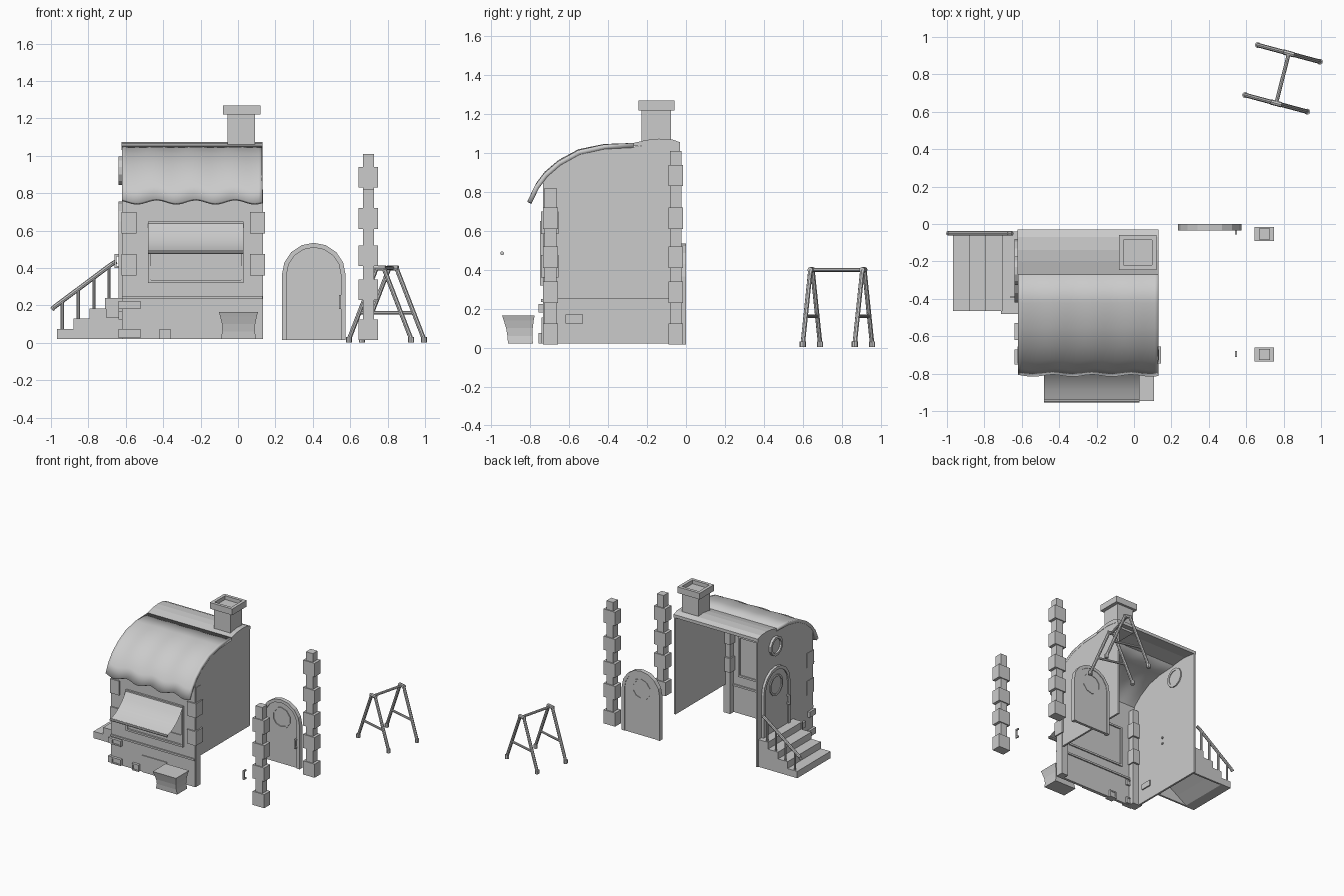
import bpy, bmesh, math
from mathutils import Vector, Matrix

if "Cube" in bpy.data.objects:
    bpy.data.objects.remove(bpy.data.objects["Cube"])

I = Matrix.Identity(4)


def make(name, verts, faces, M=I, smooth=False):
    me = bpy.data.meshes.new(name)
    me.from_pydata([M @ Vector(v) for v in verts], [], faces)
    bm = bmesh.new()
    bm.from_mesh(me)
    bmesh.ops.recalc_face_normals(bm, faces=bm.faces)
    bm.to_mesh(me)
    bm.free()
    if smooth:
        me.polygons.foreach_set("use_smooth", [True] * len(me.polygons))
    ob = bpy.data.objects.new(name, me)
    bpy.context.collection.objects.link(ob)
    return ob


def prism(name, poly, a, b, axis="y", M=I):
    """Extrude a 2D outline: (x,z) along y, or (y,z) along x."""
    put = (lambda p, d: (p[0], d, p[1])) if axis == "y" else (lambda p, d: (d, p[0], p[1]))
    n = len(poly)
    verts = [put(p, a) for p in poly] + [put(p, b) for p in poly]
    faces = [list(range(n)), list(range(n, 2 * n))]
    faces += [(i, (i + 1) % n, n + (i + 1) % n, n + i) for i in range(n)]
    return make(name, verts, faces, M)


def box(name, x0, x1, y0, y1, z0, z1, M=I):
    return prism(name, [(x0, z0), (x1, z0), (x1, z1), (x0, z1)], y0, y1, "y", M)


def rod(name, p, q, r, sides=8):
    p, q = Vector(p), Vector(q)
    R = Matrix.Translation(p) @ (q - p).to_track_quat("Z", "Y").to_matrix().to_4x4()
    ring = [(r * math.cos(2 * math.pi * i / sides), r * math.sin(2 * math.pi * i / sides)) for i in range(sides)]
    L = (q - p).length
    verts = [(x, y, z) for z in (0, L) for x, y in ring]
    faces = [list(range(sides)), list(range(sides, 2 * sides))]
    faces += [(i, (i + 1) % sides, sides + (i + 1) % sides, sides + i) for i in range(sides)]
    return make(name, verts, faces, R)


def frame(name, outer, inner, a, b, M=I, closed=True):
    """Ring between two matching (x,z) outlines, with depth from y=a to y=b."""
    n = len(outer)
    verts = [(p[0], d, p[1]) for d in (a, b) for o in (outer, inner) for p in o]
    faces = []
    for i in range(n if closed else n - 1):
        j = (i + 1) % n
        faces += [(i, j, n + j, n + i), (2 * n + i, 2 * n + j, 3 * n + j, 3 * n + i),
                  (i, j, 2 * n + j, 2 * n + i), (n + i, n + j, 3 * n + j, 3 * n + i)]
    if not closed:
        faces += [(k, n + k, 3 * n + k, 2 * n + k) for k in (0, n - 1)]
    return make(name, verts, faces, M)


def rect(x0, x1, z0, z1):
    return [(x0, z0), (x1, z0), (x1, z1), (x0, z1)]


def ngon(cx, cz, r, n=10):
    return [(cx + r * math.cos(2 * math.pi * (i + .5) / n), cz + r * math.sin(2 * math.pi * (i + .5) / n)) for i in range(n)]


def arch(r, spring=.35, n=8):
    return [(r, 0)] + [(r * math.cos(math.pi * i / n), spring + r * math.sin(math.pi * i / n)) for i in range(n + 1)] + [(-r, 0)]


# Roof: one side profile swept across, rippled towards the scalloped eave
top = [(-.80, .755), (-.765, .83), (-.72, .89), (-.65, .95), (-.55, 1.005), (-.42, 1.033), (-.27, 1.04)]
N = 42
verts, faces = [], []
for i in range(N + 1):
    x = -.62 + .75 * i / N
    w = math.cos(2 * math.pi * (x + .54) / .21)
    for k, (y, z) in enumerate(top):
        amp = .011 * (1 - k / 6)
        verts.append((x, y - .5 * amp * w, z - amp * w))
m = len(top)
faces = [(i * m + k, (i + 1) * m + k, (i + 1) * m + k + 1, i * m + k + 1) for i in range(N) for k in range(m - 1)]
roof = make("roof", verts, faces, smooth=True)
mod = roof.modifiers.new("thick", "SOLIDIFY")
mod.thickness, mod.offset = .024, 0
ridge = [(-.27, 1.035), (-.27, 1.052), (-.20, 1.068), (-.14, 1.074), (-.07, 1.07), (-.03, 1.055), (-.03, 1.03), (-.14, 1.045)]
prism("roof_ridge", ridge, -.622, .132, "x")

# Walls: side walls follow the roof curve, the back is open
gable = [(y, z - .008) for y, z in top[2:]] + [(-.14, 1.05), (-.03, 1.04)]
prism("left_wall", [(-.03, .02), (-.735, .02), (-.735, .86)] + gable, -.62, -.605, "x")
prism("right_wall", [(-.03, .25), (-.735, .25), (-.735, .86)] + gable, .115, .13, "x")
box("front_wall", -.62, .13, -.735, -.715, .02, .87)
box("front_base_trim", -.62, .13, -.745, -.705, .235, .25)
box("base_hatch", -.34, -.12, -.742, -.73, .02, .155)

# Chimney with hollow cap
def hollow(name, x0, x1, y0, y1, z0, z1, t):
    box(name + "_bottom", x0, x1, y0, y1, z0, z1 - .03)
    for s, (a, b, c, d) in enumerate([(x0, x1, y0, y0 + t), (x0, x1, y1 - t, y1),
                                      (x0, x0 + t, y0 + t, y1 - t), (x1 - t, x1, y0 + t, y1 - t)]):
        box(f"{name}_rim_{s}", a, b, c, d, z1 - .03, z1)


box("chimney_shaft", -.055, .092, -.228, -.078, 1.02, 1.22)
hollow("chimney_cap", -.08, .12, -.245, -.06, 1.22, 1.27, .025)

# Corner stone pillars: two on the house, two standing apart
def pillar(name, cx, cy, height):
    box(name + "_shaft", cx - .03, cx + .03, cy - .03, cy + .03, .02, height)
    for i, z in enumerate((.015, .23, .41, .61, .83)):
        if z < height:
            h = .052 if cx > .5 else .041
            box(f"{name}_stone_{i}", cx - h, cx + h, cy - .038, cy + .038, z, z + .11)


def house_pillar(name, cx):
    box(name + "_shaft", cx - .03, cx + .03, -.73, -.67, .02, .82)
    for i, z in enumerate((.36, .585)):
        box(f"{name}_stone_{i}", cx - .04, cx + .04, -.745, -.655, z, z + .115)


house_pillar("left_corner_pillar", -.583)
house_pillar("right_corner_pillar", .104)
pillar("short_pillar", .697, -.697, .82)
pillar("tall_pillar", .697, -.053, 1.01)

# Loose base bricks on the front and left walls
for i, (x0, x1, z0, z1) in enumerate([(-.605, -.52, .18, .225), (-.605, -.52, .025, .075), (-.42, -.36, .02, .075)]):
    frame(f"front_brick_rim_{i}", rect(x0, x1, z0, z1), rect(x0 + .01, x1 - .01, z0 + .01, z1 - .01), -.757, -.70)
    box(f"front_brick_{i}", x0 + .01, x1 - .01, -.75, -.705, z0 + .01, z1 - .01)
for i, (y0, y1, z0, z1) in enumerate([(-.62, -.53, .125, .17), (-.75, -.67, .18, .225), (-.75, -.67, .025, .075)]):
    box(f"left_brick_{i}", -.638, -.595, y0, y1, z0, z1)

# Serving window with frame, hatch and awning
frame("window_frame", rect(-.48, .03, .32, .65), rect(-.465, .015, .335, .635), -.75, -.705)
box("window_hatch", -.465, .015, -.742, -.735, .34, .41)
curve = [(-.742, .65), (-.785, .59), (-.83, .545), (-.885, .51), (-.945, .487)]
verts = [(x, y, z) for x in (-.48, .03) for y, z in curve]
make("awning", verts, [(k, k + 1, k + 6, k + 5) for k in range(4)], smooth=True)
rod("awning_rod", (-.48, -.945, .485), (.03, -.945, .485), .01)

# Planter with pinched sides
rings = [(.02, -.093, .097, -.915, -.787), (.06, -.084, .09, -.918, -.79), (.10, -.085, .092, -.925, -.788),
         (.14, -.095, .1, -.937, -.783), (.165, -.102, .107, -.945, -.778)]
verts = [p for z, a, b, c, d in rings for p in ((a, c, z), (b, c, z), (b, d, z), (a, d, z))]
faces = [(0, 1, 2, 3), (16, 17, 18, 19)]
faces += [(4 * k + i, 4 * k + (i + 1) % 4, 4 * k + 4 + (i + 1) % 4, 4 * k + 4 + i) for k in range(4) for i in range(4)]
make("planter", verts, faces)

# Arched doors with round windows
def handle(name, M):
    box(name + "_grip", -.006, .006, -.03, -.02, 0, .075, M)
    for s, z in enumerate((0, .063)):
        box(f"{name}_mount_{s}", -.006, .006, -.02, 0, z, z + .012, M)


def door(name, M):
    frame(name + "_frame", arch(.17), arch(.145), -.035, 0, M, closed=False)
    prism(name + "_panel", arch(.145), -.025, -.004, "y", M)
    frame(name + "_window_rim", ngon(0, .37, .085), ngon(0, .37, .07), -.032, 0, M)
    handle(name + "_handle", M @ Matrix.Translation((.14, -.025, .165)))


door("loose_door", Matrix.Translation((.405, 0, .015)))
handle("loose_handle", Matrix.Translation((.545, -.68, .18)))
turn = Matrix.Rotation(-math.pi / 2, 4, "Z")
side = Matrix.Translation((-.605, -.25, 0)) @ turn
door("side_door", Matrix.Translation((0, 0, .235)) @ side)
frame("round_window_rim", ngon(0, .92, .078, 12), ngon(0, .92, .058, 12), -.035, .01, side)
prism("round_window_pane", ngon(0, .92, .058, 12), -.02, .005, "y", side)
for s in (.0, .05):
    rod("handle_bolt", (-.607, -.39, .42 + s), (-.595, -.39, .42 + s), .008)

# Stairs as one stepped profile, with a hand rail on the back edge
steps = [(-.967, .02), (-.967, .075), (-.88, .075), (-.88, .13), (-.795, .13), (-.795, .185),
         (-.705, .185), (-.705, .24), (-.62, .24), (-.62, .185), (-.705, .13), (-.795, .075), (-.88, .02)]
prism("stairs", steps, -.465, -.04)
prism("stair_side_back", steps[:9] + [(-.62, .02)], -.055, -.04)
prism("stair_side_front", steps[:9] + [(-.62, .02)], -.465, -.45)
box("landing_edge", -.71, -.62, -.482, -.465, .18, .24)
box("landing_support", -.705, -.635, -.478, -.465, .135, .18)
rod("hand_rail", (-.985, -.05, .19), (-.67, -.05, .425), .012)
rod("rail_top_end", (-.67, -.05, .425), (-.65, -.05, .435), .012)
rod("rail_low_end", (-.985, -.05, .19), (-.995, -.05, .178), .012)
for i, (x, z) in enumerate([(-.94, .075), (-.855, .13), (-.77, .185), (-.69, .24)]):
    rod(f"rail_post_{i}", (x, -.05, z), (x, -.05, .19 + (x + .985) * .746), .009)

# Trestle: two A-frames joined by a top bar
u = Vector((.966, -.259, 0))
tops = [Vector((.76, .645, .4)), Vector((.828, .912, .4))]
for i, t in enumerate(tops):
    mids = []
    for s in (-1, 1):
        foot = t + u * .172 * s
        foot.z = .02
        head = t + u * .02 * s
        rod(f"trestle_{i}_leg_{s}", foot, head, .012)
        rod(f"trestle_{i}_foot_{s}", foot - Vector((0, 0, .017)), foot + Vector((0, 0, .012)), .016)
        mids.append(foot.lerp(head, .37))
    rod(f"trestle_{i}_brace", mids[0], mids[1], .009)
    rod(f"trestle_{i}_head", t - u * .03, t + u * .03, .014)
rod("trestle_top_bar", tops[0], tops[1], .01)
